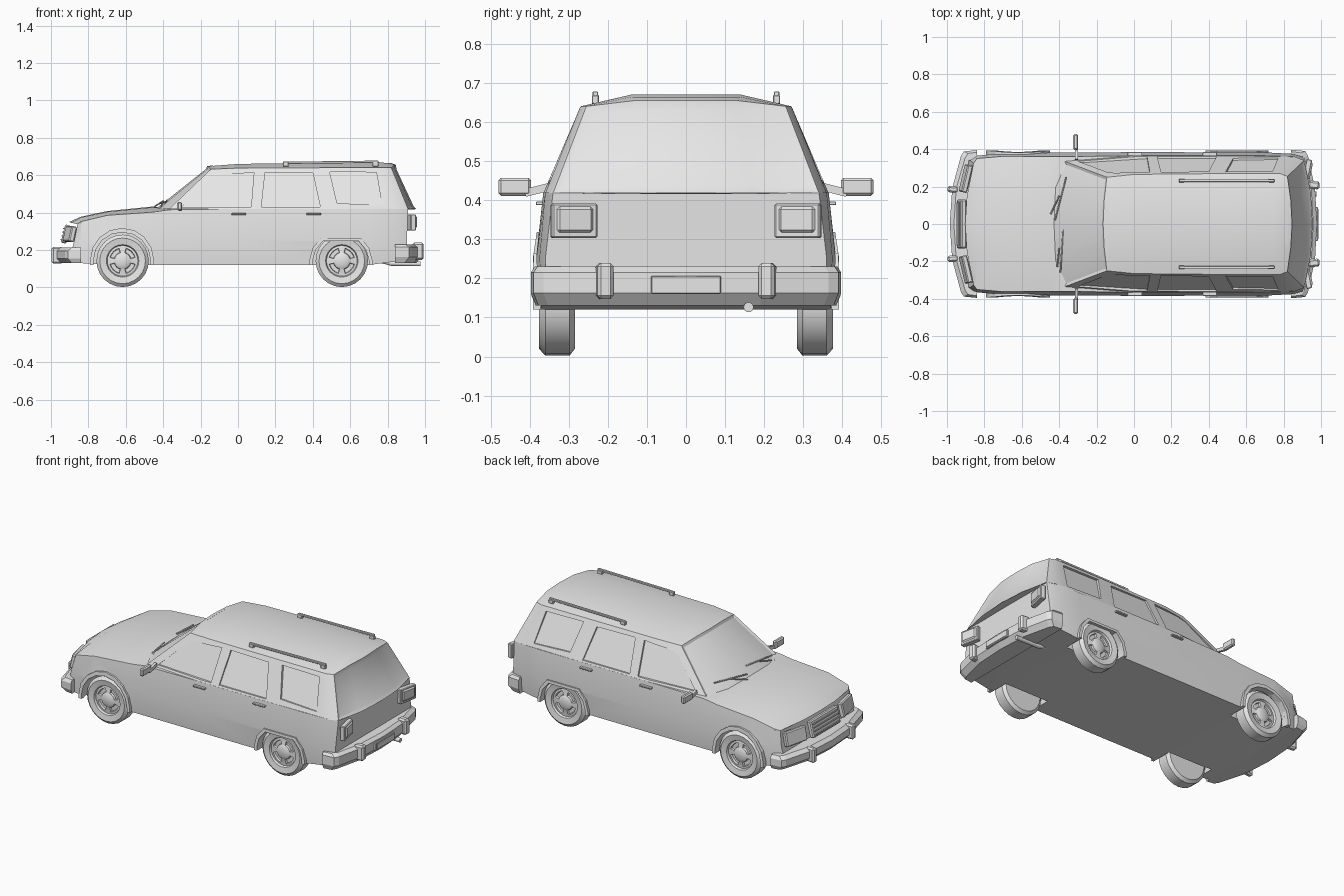
import bpy, bmesh
from math import sin, cos, pi, radians
from mathutils import Vector

if "Cube" in bpy.data.objects:
    bpy.data.objects.remove(bpy.data.objects["Cube"])

grey = bpy.data.materials.new("plain_grey")
grey.use_nodes = True
grey.diffuse_color = (0.8, 0.8, 0.8, 1)
grey.node_tree.nodes["Principled BSDF"].inputs["Base Color"].default_value = (0.8, 0.8, 0.8, 1)


def finish(name, bm):
    bmesh.ops.remove_doubles(bm, verts=bm.verts, dist=1e-5)
    bmesh.ops.recalc_face_normals(bm, faces=bm.faces)
    mesh = bpy.data.meshes.new(name)
    bm.to_mesh(mesh)
    bm.free()
    mesh.materials.append(grey)
    ob = bpy.data.objects.new(name, mesh)
    bpy.context.collection.objects.link(ob)
    return ob


def activate(ob):
    bpy.ops.object.select_all(action='DESELECT')
    ob.select_set(True)
    bpy.context.view_layer.objects.active = ob


def smooth(ob, angle=28):
    activate(ob)
    bpy.ops.object.shade_smooth_by_angle(angle=radians(angle))
    return ob


def loft(halves):
    """Skin half rings that start and end on the centre plane, mirrored in y."""
    bm = bmesh.new()
    n = len(halves[0])
    rings = []
    for half in halves:
        mirrored = [(x, -y, z) for x, y, z in half[-2:0:-1]]
        rings.append([bm.verts.new(p) for p in list(half) + mirrored])
    m = len(rings[0])
    for a, b in zip(rings, rings[1:]):
        for i in range(m):
            j = (i + 1) % m
            bm.faces.new((a[i], a[j], b[j], b[i]))
    for r in (rings[0], rings[-1]):
        for i in range(n - 1):
            corners = [r[i], r[i + 1], r[(m - i - 1) % m], r[(m - i) % m]]
            bm.faces.new(list(dict.fromkeys(corners)))
    bmesh.ops.recalc_face_normals(bm, faces=bm.faces)
    return bm


def prism(name, a, b):
    """Solid between two matching loops."""
    bm = bmesh.new()
    va, vb = [[bm.verts.new(p) for p in loop] for loop in (a, b)]
    bm.faces.new(va)
    bm.faces.new(vb)
    for i in range(len(va)):
        j = (i + 1) % len(va)
        bm.faces.new((va[i], va[j], vb[j], vb[i]))
    return finish(name, bm)


def box(name, loc, size, rot=(0, 0, 0), bevel=0.0):
    bm = bmesh.new()
    bmesh.ops.create_cube(bm, size=1)
    bmesh.ops.scale(bm, vec=size, verts=bm.verts)
    if bevel:
        bmesh.ops.bevel(bm, geom=bm.edges[:], offset=bevel, segments=1, affect='EDGES')
    ob = finish(name, bm)
    ob.location, ob.rotation_euler = loc, rot
    return ob


def rod(name, points, radius, sides=8):
    """Round tube along a path."""
    curve = bpy.data.curves.new(name, 'CURVE')
    curve.dimensions = '3D'
    curve.bevel_depth, curve.bevel_resolution = radius, (sides - 4) // 2
    curve.use_fill_caps = True
    spline = curve.splines.new('POLY')
    spline.points.add(len(points) - 1)
    for p, co in zip(spline.points, points):
        p.co = (*co, 1)
    ob = bpy.data.objects.new(name, curve)
    bpy.context.collection.objects.link(ob)
    curve.materials.append(grey)
    activate(ob)
    bpy.ops.object.convert(target='MESH')
    return bpy.context.object


def cut(target, cutters):
    for c in cutters:
        c.hide_render = True
        mod = target.modifiers.new("cut", 'BOOLEAN')
        mod.operation, mod.solver, mod.object = 'DIFFERENCE', 'EXACT', c
        activate(target)
        bpy.ops.object.modifier_apply(modifier=mod.name)
        bpy.data.objects.remove(c)


# Lower body: x, centre z, crease y, edge y, edge z, waist y, sill y, sill z, bow, rake
stations = [
    (-.94, .35, .15, .325, .338, .34, .335, .14, .45, .25),
    (-.84, .378, .17, .35, .352, .365, .36, .13, 0, 0),
    (-.70, .408, .21, .362, .385, .378, .37, .12, 0, 0),
    (-.46, .432, .215, .36, .402, .381, .372, .12, 0, 0),
    (-.37, .425, .2, .36, .415, .382, .372, .12, 0, 0),
    (0, .42, .2, .365, .42, .384, .374, .12, 0, 0),
    (.70, .42, .2, .365, .42, .383, .373, .12, 0, 0),
    (.85, .42, .2, .36, .42, .375, .365, .14, 0, 0),
    (.955, .42, .2, .34, .42, .36, .355, .15, -.4, 0)]
sections = []
for x, zc, yc, ye, ze, yw, ys, zb, bow, rake in stations:
    half = [(0, zc), (yc, zc - .004), (ye, ze), (yw, .25), (ys, zb), (0, zb)]
    sections.append([(x + bow * y * y + rake * (z - .2), y, z) for y, z in half])
body = finish("lower_body", loft(sections))

# Cabin: belt, shoulder and crown rings
belt = [(-.455, 0), (-.44, .2), (-.37, .335), (0, .365), (.5, .365),
        (.86, .36), (.91, .34), (.945, .17), (.955, 0)]
shoulder = [(-.165, 0, .648), (-.16, .12, .646), (-.145, .25, .632), (0, .265, .638), (.5, .27, .64),
            (.78, .27, .64), (.82, .255, .64), (.838, .13, .655), (.845, 0, .655)]
crown = [(-.14, 0, .652), (-.14, .11, .651), (-.13, .14, .65), (0, .14, .66), (.5, .14, .668),
         (.75, .14, .67), (.80, .14, .664), (.815, .1, .664), (.82, 0, .664)]
bm = loft([[(x, y, .418) for x, y in belt], shoulder, crown])
# Recessed windscreen and tailgate glass
for sign, margin in ((-1, .014), (1, .022)):
    glass = [f for f in bm.faces if .45 < f.calc_center_median().z < .62 and f.normal.x * sign > .45]
    bmesh.ops.inset_region(bm, faces=glass, thickness=margin, depth=-.008, use_even_offset=True)
cabin = finish("cabin", bm)


def side_y(x, z):
    t = (z - .42) / .22
    return .365 - .1 * t + min(x, 0) * .08 * (1 - .5 * t)


# Recessed side windows
windows = [[(-.30, .43), (-.14, .585), (-.09, .602), (.085, .614), (.07, .43)],
           [(.125, .43), (.145, .615), (.40, .612), (.44, .43)],
           [(.53, .45), (.49, .618), (.74, .615), (.77, .44)]]
# Wheel arch outlines
front_arch = [(-.62 + .152 * cos(a), .145 + .15 * sin(a)) for a in [pi * i / 8 for i in range(9)]]
rear_arch = [(.70, .145), (.685, .2), (.645, .248), (.455, .248), (.415, .2), (.40, .145)]
window_cutters, arch_cutters = [], []
for s in (1, -1):
    for w in windows:
        window_cutters.append(prism("window_cutter",
                                    [(x, s * (side_y(x, z) - .011), z) for x, z in w],
                                    [(x, s * (side_y(x, z) + .06), z) for x, z in w]))
    for arch in (front_arch, rear_arch):
        loop = arch + [(arch[-1][0], .05), (arch[0][0], .05)]
        arch_cutters.append(prism("arch_cutter", [(x, s * .26, z) for x, z in loop],
                                  [(x, s * .5, z) for x, z in loop]))
        # Raised lip around the arch
        cx = (arch[0][0] + arch[-1][0]) / 2
        inner = [(arch[0][0], .12)] + arch + [(arch[-1][0], .12)]
        outer = [(cx + (x - cx) * 1.12, z + max(0, z - .13) * .14) for x, z in inner]
        lip = inner + outer[::-1]
        prism("wheel_arch_lip", [(x, s * .362, z) for x, z in lip],
              [(x, s * (.392 - max(0, z - .25) * .15), z) for x, z in lip])
cut(cabin, window_cutters)
cut(body, arch_cutters)
smooth(cabin)
smooth(body)

# Wheels: turned profile of radius and y, with four sunken slots in the rim
profile = [(.028, .368), (.04, .362), (.044, .36), (.07, .36), (.082, .358), (.087, .370),
           (.122, .376), (.14, .360), (.14, .298), (.122, .284), (.08, .284)]
SEG = 24
for x in (-.617, .555):
    for s in (1, -1):
        bm = bmesh.new()
        rings = [[bm.verts.new((x + r * cos(2 * pi * i / SEG), s * y, .142 + r * sin(2 * pi * i / SEG)))
                  for i in range(SEG)] for r, y in profile]
        slots = []
        for k, (a, b) in enumerate(zip(rings, rings[1:])):
            for i in range(SEG):
                j = (i + 1) % SEG
                f = bm.faces.new((a[i], a[j], b[j], b[i]))
                if k == 2 and i % 6 in (1, 2, 3, 4):
                    slots.append(f)
        bm.faces.new(rings[0])
        bm.faces.new(rings[-1])
        bmesh.ops.recalc_face_normals(bm, faces=bm.faces)
        bmesh.ops.inset_region(bm, faces=slots, thickness=.003, depth=-.012)
        smooth(finish("wheel", bm))

# Bumpers: stacked rings pulled in at top and bottom
front_path = [(-.985, 0), (-.972, .19), (-.925, .365), (-.91, .388), (-.84, .395), (-.84, .33), (-.86, 0)]
rear_path = [(.978, 0), (.968, .19), (.93, .365), (.915, .39), (.84, .397), (.84, .33), (.86, 0)]
for name, path, levels in (
        ("front_bumper", front_path, ((.13, .022), (.155, 0), (.195, 0), (.213, .022))),
        ("rear_bumper", rear_path, ((.13, .025), (.162, 0), (.215, 0), (.23, .02)))):
    d = 1 if path[0][0] < 0 else -1
    rings = [[(x + d * (inset if i < 4 else 0), y - (inset * .5 if 1 < i < 5 else 0), z)
              for i, (x, y) in enumerate(path)] for z, inset in levels]
    finish(name, loft(rings))

for s in (1, -1):
    # Bumper overriders
    box("front_overrider", (-.967, s * .185, .172), (.06, .034, .088), (0, 0, -s * .1), .009)
    box("rear_overrider", (.962, s * .208, .193), (.06, .042, .092), (0, 0, -s * .1), .009)
    # Lights
    box("headlight", (-.899, s * .243, .285), (.03, .15, .085), (0, .22, -s * .23), .006)
    box("tail_light_frame", (.926, s * .287, .347), (.03, .118, .088), (0, 0, -s * .2), .004)
    box("tail_light_lens", (.936, s * .285, .35), (.024, .096, .068), (0, 0, -s * .2), .008)
    # Door mirrors
    box("mirror", (-.312, s * .438, .434), (.026, .084, .046), (0, 0, 0), .007)
    box("mirror_stalk", (-.308, s * .378, .427), (.016, .07, .02), (-s * .25, 0, 0))
    # Door handles
    for x in (.005, .405):
        box("door_handle", (x, s * .374, .392), (.078, .02, .010), (0, 0, 0), .002)
    # Roof rails on feet
    box("roof_rail", (.495, s * .232, .669), (.51, .014, .012), (0, -.012, 0), .002)
    for x in (.255, .735):
        box("roof_rail_foot", (x, s * .232, .658), (.03, .018, .022), (0, 0, 0), .002)

# Wipers lying at the base of the screen
for y in (-.26, .02):
    rod("wiper_blade", [(-.425 + abs(y) * .12, y, .447), (-.385 + abs(y + .2) * .1, y + .23, .466)], .004, 6)
    rod("wiper_arm", [(-.45 + abs(y) * .15, y + .03, .432), (-.40, y + .13, .462)], .004, 6)

# Grille with bars
box("grille", (-.921, 0, .285), (.03, .26, .1), (0, .24, 0), .006)
for i in range(4):
    z = .255 + i * .02
    box("grille_bar", (-.937 + (z - .285) * .24, 0, z), (.01, .23, .006), (0, .24, 0))

# Number plate holder
box("plate_holder", (.975, 0, .183), (.018, .18, .046), (0, 0, 0), .003)
box("plate", (.984, 0, .183), (.006, .16, .032))

# Exhaust
smooth(rod("exhaust", [(.74, .16, .15), (.82, .16, .128), (.975, .16, .126)], .013, 10), 40)
